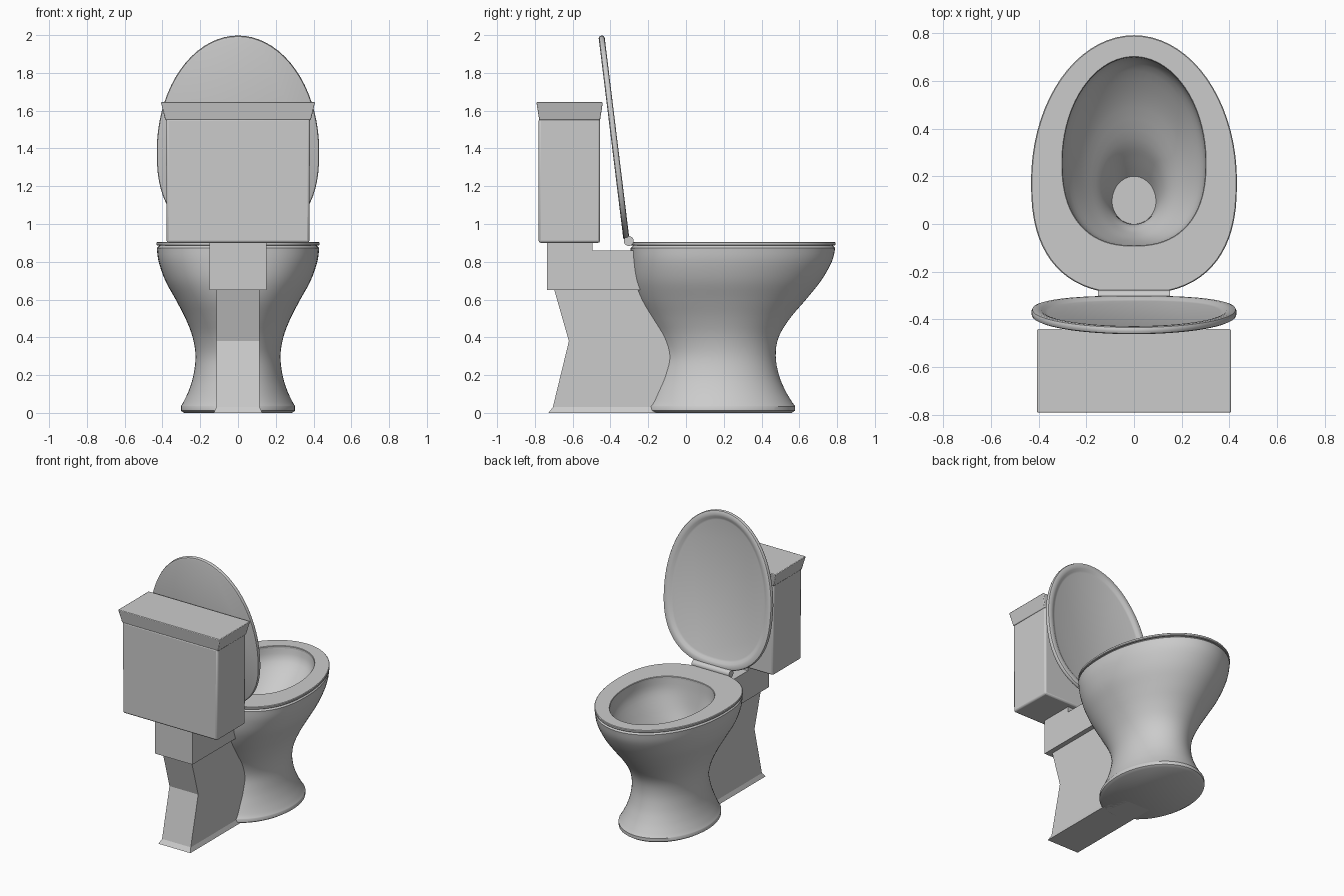
import bpy, bmesh, math

if "Cube" in bpy.data.objects:
    bpy.data.objects.remove(bpy.data.objects["Cube"])

SEG = 72


def finish(name, bm, smooth=True, bevel=0.0):
    bmesh.ops.recalc_face_normals(bm, faces=bm.faces[:])
    me = bpy.data.meshes.new(name)
    bm.to_mesh(me)
    bm.free()
    ob = bpy.data.objects.new(name, me)
    bpy.context.collection.objects.link(ob)
    if bevel:
        mod = ob.modifiers.new("bevel", 'BEVEL')
        mod.width, mod.segments = bevel, 2
    if smooth:
        bpy.ops.object.select_all(action='DESELECT')
        ob.select_set(True)
        bpy.context.view_layer.objects.active = ob
        bpy.ops.object.shade_smooth_by_angle(angle=math.radians(35))
    return ob


def egg(row):
    """Egg outline: elliptical towards +y, blunter towards -y."""
    z, hx, yb, yc, yf, n = row
    pts = []
    for i in range(SEG):
        a = 2 * math.pi * i / SEG
        c, s = math.cos(a), math.sin(a)
        e = 2 / (2 if s >= 0 else n)
        x = hx * math.copysign(abs(c) ** e, c)
        y = yc + (yf - yc if s >= 0 else yc - yb) * math.copysign(abs(s) ** e, s)
        pts.append((x, y, z))
    return pts


def spline(rows, steps=4):
    """Catmull-Rom interpolation between outline rows."""
    out = []
    for i in range(len(rows) - 1):
        a, b, c, d = (rows[max(i - 1, 0)], rows[i], rows[i + 1], rows[min(i + 2, len(rows) - 1)])
        for k in range(steps):
            t = k / steps
            out.append([0.5 * (2 * q + (r - p) * t + (2 * p - 5 * q + 4 * r - s) * t * t
                               + (3 * q - p - 3 * r + s) * t ** 3)
                        for p, q, r, s in zip(a, b, c, d)])
    return out + [rows[-1]]


def loft(name, rows, closed=False):
    bm = bmesh.new()
    rings = [[bm.verts.new(p) for p in egg(r)] for r in rows]
    pairs = list(zip(rings, rings[1:])) + ([(rings[-1], rings[0])] if closed else [])
    for a, b in pairs:
        for i in range(SEG):
            j = (i + 1) % SEG
            bm.faces.new((a[i], a[j], b[j], b[i]))
    if not closed:
        bm.faces.new(rings[0])
        bm.faces.new(rings[-1])
    return finish(name, bm)


def box(name, bottom, top, bevel=0.0):
    """Box between two rectangles given as (half x, y0, y1, z)."""
    bm = bmesh.new()
    quads = [[bm.verts.new(p) for p in ((-h, y0, z), (h, y0, z), (h, y1, z), (-h, y1, z))]
             for h, y0, y1, z in (bottom, top)]
    for q in quads:
        bm.faces.new(q)
    for i in range(4):
        j = (i + 1) % 4
        bm.faces.new((quads[0][i], quads[0][j], quads[1][j], quads[1][i]))
    return finish(name, bm, bool(bevel), bevel)


def extrude_x(name, profile, hx):
    """Side profile of (y, z) points extruded across x."""
    bm = bmesh.new()
    f = bm.faces.new([bm.verts.new((-hx, y, z)) for y, z in profile])
    r = bmesh.ops.extrude_face_region(bm, geom=[f])
    bmesh.ops.translate(bm, vec=(2 * hx, 0, 0),
                        verts=[v for v in r['geom'] if isinstance(v, bmesh.types.BMVert)])
    return finish(name, bm, False)


# Bowl: outer shell from the foot up, then the basin back down
outer = [(0.035, .303, -.215, .19, .578, 2.0), (0.06, .288, -.20, .19, .56, 2.0),
         (0.12, .26, -.178, .19, .525, 2.0), (0.2, .236, -.15, .19, .492, 2.0),
         (0.3, .225, -.13, .19, .475, 2.0), (0.4, .24, -.15, .19, .49, 2.1),
         (0.5, .278, -.2, .19, .55, 2.2), (0.6, .33, -.25, .185, .635, 2.3),
         (0.7, .385, -.28, .18, .715, 2.4), (0.8, .42, -.29, .18, .772, 2.5),
         (0.872, .43, -.293, .18, .79, 2.5)]
basin = [(0.888, .30, -.09, .26, .70, 2.4), (0.8, .288, -.083, .25, .67, 2.4),
         (0.68, .22, -.065, .22, .53, 2.2), (0.58, .145, -.035, .15, .36, 2.0),
         (0.51, .112, -.005, .125, .275, 2.0), (0.44, .092, .0, .095, .20, 2.0)]
foot = [(0, .285, -.195, .19, .56, 2.0), (0.012, .303, -.215, .19, .578, 2.0)]
lip = [(0.888, .415, -.278, .18, .775, 2.5)]
loft("bowl", foot + spline(outer) + lip + spline(basin))

# Seat ring
loft("seat", [(0.886, .428, -.29, .18, .788, 2.5), (0.890, .432, -.294, .18, .792, 2.5),
              (0.901, .432, -.294, .18, .792, 2.5), (0.905, .428, -.29, .18, .788, 2.5),
              (0.905, .303, -.093, .26, .703, 2.4), (0.902, .30, -.09, .26, .70, 2.4),
              (0.886, .30, -.09, .26, .70, 2.4)], closed=True)


# Raised lid with a recessed underside
def lid_row(z, d):
    return (z, .43 - d, d, .475, 1.09 - d, 2.5)


lid = loft("lid", [lid_row(*p) for p in (
    (.016, .012), (.012, .003), (.004, 0), (-.006, 0), (-.013, .004), (-.016, .014),
    (-.016, .03), (-.013, .042), (-.004, .056), (0, .068))])
lid.location = (0, -.315, .915)
lid.rotation_euler = (math.radians(97), 0, 0)

# Hinge barrel
bpy.ops.mesh.primitive_cylinder_add(vertices=24, radius=.026, depth=.30,
                                    location=(0, -.303, .91), rotation=(0, math.pi / 2, 0))
bpy.context.object.name = "hinge"
bpy.ops.object.shade_smooth_by_angle(angle=math.radians(35))

# Tank and its flared cover
box("tank", (.378, -.78, -.455, .90), (.381, -.78, -.455, 1.56), .012)
box("tank_cover", (.385, -.777, -.455, 1.55), (.408, -.792, -.44, 1.645), .005)

# Stepped shelf carrying the tank
extrude_x("shelf", [(-.735, .65), (-.2, .65), (-.2, .86), (-.495, .86), (-.495, .902), (-.735, .902)], .15)

# Waisted rear pedestal with a small skirt
extrude_x("pedestal", [(-.705, .03), (-.62, .38), (-.70, .66), (-.16, .66), (-.08, .45),
                       (0, .34), (0, .03)], .115)
box("pedestal_skirt", (.128, -.728, 0, 0), (.115, -.705, 0, .03))
